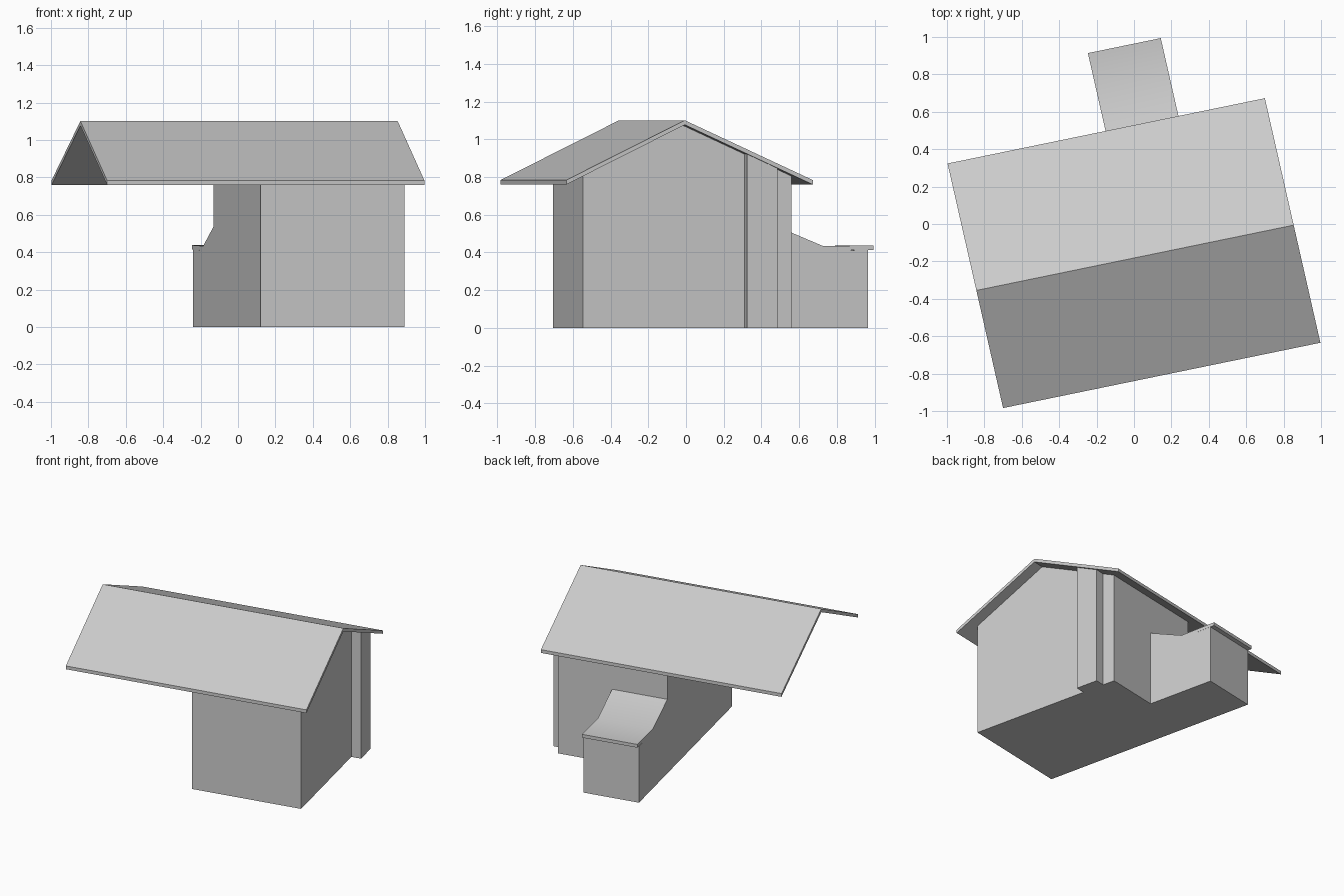
import bpy
import bmesh
from mathutils import Vector

cube = bpy.data.objects.get("Cube")
if cube:
    bpy.data.objects.remove(cube, do_unlink=True)

# Single plain grey
grey = bpy.data.materials.new("plain_grey")
grey.use_nodes = True
colour = (0.6, 0.6, 0.6, 1)
grey.diffuse_color = colour
grey.node_tree.nodes["Principled BSDF"].inputs["Base Color"].default_value = colour

# Slightly turned plan axes, starting at the front left roof corner
ORIGIN = Vector((-0.70, -0.984, 0))
ALONG = Vector((0.979, 0.2014, 0))
DEPTH = Vector((-0.2214, 0.975, 0))

# Shared roof measures
LENGTH, SPAN, RIDGE = 1.733, 1.341, 0.645
EAVE_Z, RIDGE_Z, THICK = 0.76, 1.077, 0.024


def soffit(b):
    """Height of the roof underside at depth b."""
    t = b / RIDGE if b < RIDGE else (SPAN - b) / (SPAN - RIDGE)
    return EAVE_Z + t * (RIDGE_Z - EAVE_Z)


def prism(name, profile, start, end, smooth=False):
    """Extrude a (depth, height) profile along the ridge direction."""
    bm = bmesh.new()
    up = Vector((0, 0, 1))
    face = bm.faces.new([bm.verts.new(ORIGIN + ALONG * start + DEPTH * b + up * z)
                         for b, z in profile])
    out = bmesh.ops.extrude_face_region(bm, geom=[face], use_keep_orig=True)
    moved = [v for v in out["geom"] if isinstance(v, bmesh.types.BMVert)]
    bmesh.ops.translate(bm, verts=moved, vec=ALONG * (end - start))
    bmesh.ops.recalc_face_normals(bm, faces=bm.faces)
    mesh = bpy.data.meshes.new(name)
    bm.to_mesh(mesh)
    bm.free()
    mesh.materials.append(grey)
    obj = bpy.data.objects.new(name, mesh)
    bpy.context.collection.objects.link(obj)
    if smooth:
        bpy.ops.object.select_all(action='DESELECT')
        obj.select_set(True)
        bpy.context.view_layer.objects.active = obj
        bpy.ops.object.shade_smooth_by_angle()
    return obj


def slab(line):
    """Thicken a line of underside points upward into a closed profile."""
    return line + [(b, z + THICK) for b, z in reversed(line)]


# Long gabled roof, open over the porch
prism("main_roof", slab([(0, EAVE_Z), (RIDGE, RIDGE_Z), (SPAN, EAVE_Z)]), 0, LENGTH)

# House body with gable ends
front, back, left, right = 0.108, 1.241, 0.863, 1.65
prism("house_walls",
      [(front, 0), (front, soffit(front)), (RIDGE, RIDGE_Z), (back, soffit(back)), (back, 0)],
      left, right)

# Shallow pier on the gable wall
near, far = 0.987, 1.151
prism("gable_pier", [(near, 0), (near, soffit(near)), (far, soffit(far)), (far, 0)],
      right, 1.72)

# Low rear extension and its flared roof
slope = [(back, 0.515), (1.497, 0.409)]
prism("extension_walls", [(back, 0)] + slope + [(1.738, 0.413), (1.738, 0)], left, 1.261)
prism("extension_roof", slab(slope + [(1.768, 0.414)]), left, 1.261, smooth=True)
